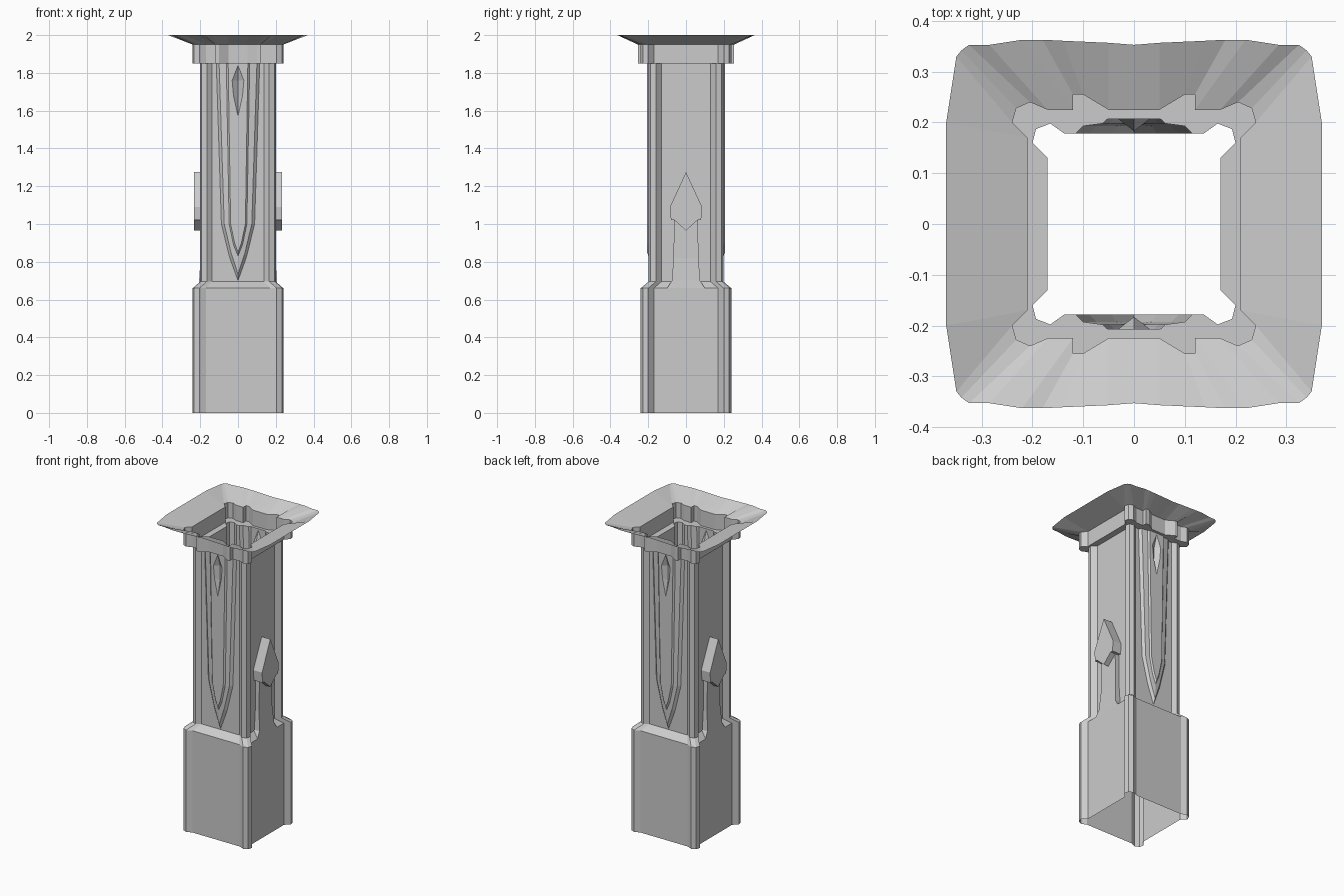
import bpy, bmesh
from mathutils import Vector

if "Cube" in bpy.data.objects:
    bpy.data.objects.remove(bpy.data.objects["Cube"])

# Everything is modelled as one quarter (+x, +y) and mirrored across both axes.


def add_face(bm, pts, out):
    """Add a polygon whose normal points roughly towards 'out'."""
    f = bm.faces.new([bm.verts.new(p) for p in pts])
    f.normal_update()
    if f.normal.dot(Vector(out)) < 0:
        f.normal_flip()


def strip(bm, a, b, out=None):
    """Quads between two paths with equal point counts."""
    for i in range(len(a) - 1):
        q = [a[i], a[i + 1], b[i + 1], b[i]]
        mid = sum((Vector(p) for p in q), Vector()) / 4
        n = (Vector(q[2]) - Vector(q[0])).cross(Vector(q[3]) - Vector(q[1]))
        add_face(bm, q, out if out else n)


def finish(name, bm):
    bmesh.ops.remove_doubles(bm, verts=bm.verts, dist=1e-5)
    me = bpy.data.meshes.new(name)
    bm.to_mesh(me)
    bm.free()
    ob = bpy.data.objects.new(name, me)
    bpy.context.collection.objects.link(ob)
    mod = ob.modifiers.new("mirror", 'MIRROR')
    mod.use_axis = (True, True, False)
    mod.merge_threshold = 0.0001
    return ob


def ring(profile, z):
    return [(x, y, z) for x, y in profile]


def at_y(path, y):
    return [(x, y, z) for x, z in path]


# quarter cross-sections, from the side centre round the corner bead
BASE = [(.21, 0), (.21, .17), (.24, .20), (.232, .228), (.205, .24), (.17, .225)]
SHAFT = [(.17, 0), (.17, .13), (.20, .16), (.193, .187), (.165, .198), (.137, .178)]
COLLAR = BASE + [(.12, .225), (.12, .255), (.10, .255), (.05, .225), (0, .225)]
RIM = [(.37, 0), (.37, .20), (.35, .33), (.34, .342), (.325, .353), (.285, .353),
       (.22, .363), (.18, .363), (.14, .361), (.05, .357), (0, .353)]
Z_BASE, Z_SHAFT, Z_COLLAR, Z_FLARE, Z_TOP = .66, .695, 1.85, 1.95, 2.0

# base with sloped shoulder
bm = bmesh.new()
b_end, s_end = [(0, .225)], [(0, .178)]
strip(bm, ring(BASE + b_end, 0), ring(BASE + b_end, Z_BASE))
strip(bm, ring(BASE + b_end, Z_BASE), ring(SHAFT + s_end, Z_SHAFT))
finish("base", bm)

# nested outlines (x, z) of the pointed relief on the front and back
A = [(.115, 1.85), (.088, 1.0), (.045, .825), (0, .70)]
B = [(.100, 1.85), (.073, 1.0), (.036, .845), (0, .735)]
C = [(.062, 1.85), (.047, 1.0), (.024, .89), (0, .83)]
D = [(.052, 1.85), (.039, 1.0), (.018, .90), (0, .85)]
YS = [.178, .193, .198, .207]

# shaft: side and corner bead, then the front wall cut around the relief
bm = bmesh.new()
strip(bm, ring(SHAFT, Z_SHAFT), ring(SHAFT, Z_COLLAR))
wall = [(0, Z_SHAFT), (.137, Z_SHAFT), (.137, Z_COLLAR)] + A
add_face(bm, at_y(wall, .178), (0, 1, 0))
finish("shaft", bm)

# pointed relief with a sunken diamond
bm = bmesh.new()
paths = [at_y(p, y) for p, y in zip((A, B, C, D), YS)]
for p, q in zip(paths, paths[1:]):
    strip(bm, p, q, (0, 1, 0))
diamond = [(0, 1.57), (.024, 1.68), (.031, 1.76), (0, 1.84)]
add_face(bm, at_y(D + diamond + [(0, 1.85)], .207), (0, 1, 0))
d = at_y(diamond, .207)
lo, hi = (0, .183, 1.67), (0, .183, 1.76)
for f in ([d[0], d[1], lo], [d[1], d[2], hi, lo], [d[2], d[3], hi]):
    add_face(bm, f, (0, 1, 0))
finish("pointed_relief", bm)

# collar: underside plate and wall
bm = bmesh.new()
inner = SHAFT + [(p[0][0], y) for p, y in zip((A, B, C, D), YS)] + [(0, .207)]
add_face(bm, ring(COLLAR + inner[::-1], Z_COLLAR), (0, 0, -1))
strip(bm, ring(COLLAR, Z_COLLAR), ring(COLLAR, Z_FLARE))
finish("collar", bm)

# flared top
bm = bmesh.new()
strip(bm, ring(COLLAR, Z_FLARE), ring(RIM, Z_TOP))
finish("flared_top", bm)

# arrow-shaped side plaque
bm = bmesh.new()
ARROW = [(0, 1.275), (.085, 1.09), (.08, 1.022), (.063, 1.022), (0, .965)]
front = [(.232, y, z) for y, z in ARROW]
back = [(.17, y, z) for y, z in ARROW]
add_face(bm, front, (1, 0, 0))
strip(bm, front, back)
bm.normal_update()
for f in bm.faces:
    c = f.calc_center_median() - Vector((.2, 0, 1.08))
    if f.normal.dot(c) < 0:
        f.normal_flip()
finish("side_plaque", bm)

# stem that grows from the base up to the plaque: (x, half width, z)
bm = bmesh.new()
STEM = [(.21, .10, .66), (.206, .075, .70), (.198, .066, .82), (.197, .063, 1.03)]
mid = [(x, 0, z) for x, w, z in STEM]
edge = [(x, w, z) for x, w, z in STEM]
root = [(.17, w, z) for x, w, z in STEM]
strip(bm, mid, edge, (1, 0, 0))
strip(bm, edge, root, (0, 1, 0))
finish("side_stem", bm)
